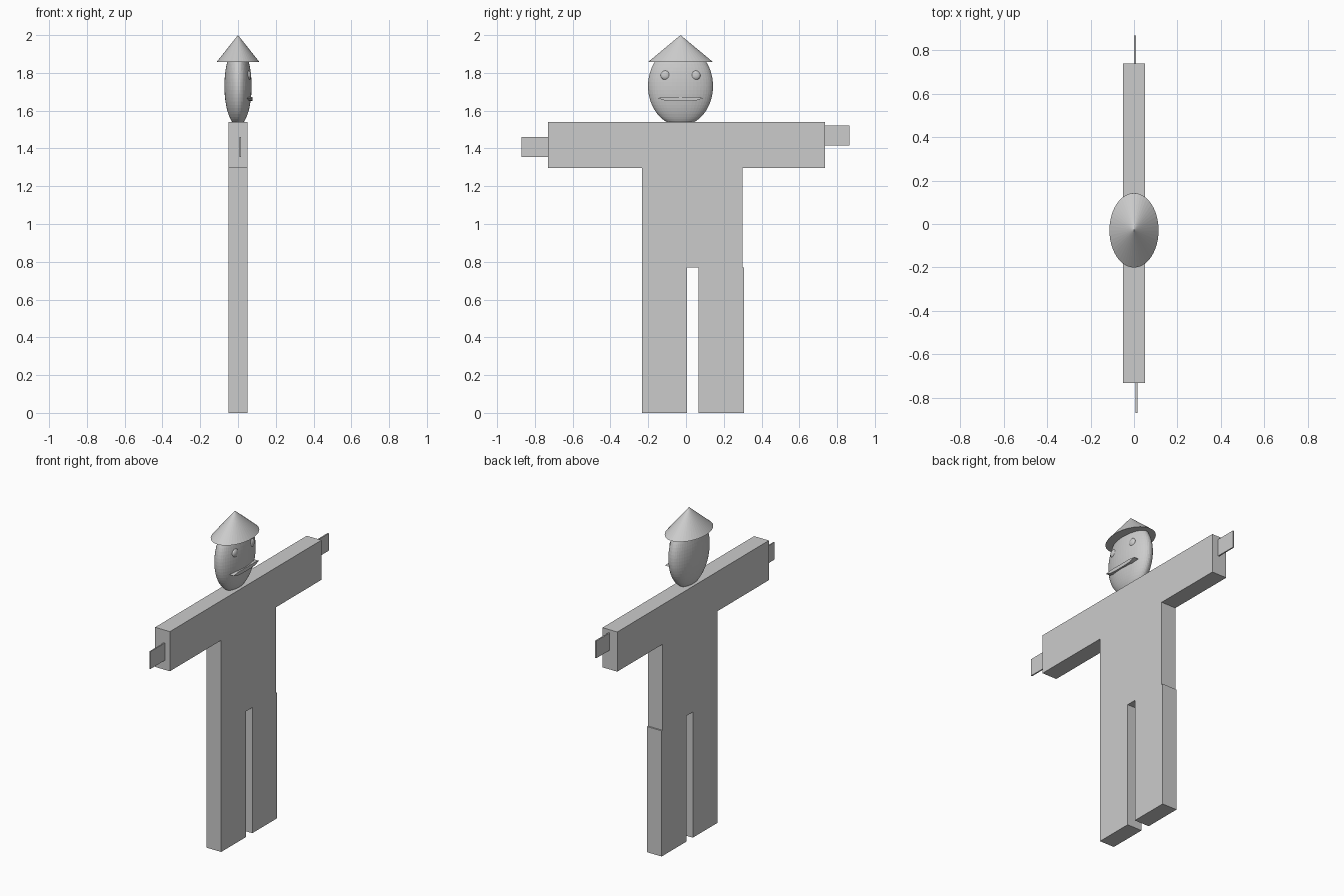
import bpy, bmesh
from mathutils import Matrix, Vector

if "Cube" in bpy.data.objects:
    bpy.data.objects.remove(bpy.data.objects["Cube"])


def finish(name, bm):
    bmesh.ops.recalc_face_normals(bm, faces=bm.faces)
    mesh = bpy.data.meshes.new(name)
    bm.to_mesh(mesh)
    bm.free()
    obj = bpy.data.objects.new(name, mesh)
    bpy.context.collection.objects.link(obj)
    return obj


def box(name, x, y, z):
    bm = bmesh.new()
    size = [b - a for a, b in (x, y, z)]
    mid = [(a + b) / 2 for a, b in (x, y, z)]
    bmesh.ops.create_cube(bm, size=1, matrix=Matrix.LocRotScale(Vector(mid), None, Vector(size)))
    return finish(name, bm)


def ellipsoid(name, centre, radii, u=48, v=32):
    bm = bmesh.new()
    bmesh.ops.create_uvsphere(bm, u_segments=u, v_segments=v, radius=1,
                              matrix=Matrix.LocRotScale(Vector(centre), None, Vector(radii)))
    return finish(name, bm)


DEPTH = (-0.05, 0.05)
HEAD_Y = -0.029

# Body slabs
box("torso", DEPTH, (-0.234, 0.298), (0.77, 1.297))
box("arms", DEPTH, (-0.731, 0.737), (1.297, 1.54))
box("leg_left", DEPTH, (-0.234, 0.005), (0, 0.77))
box("leg_right", DEPTH, (0.067, 0.307), (0, 0.77))

# Thin plate hands
box("hand_left", (0.008, 0.016), (-0.87, -0.731), (1.355, 1.461))
box("hand_right", (0.001, 0.009), (0.737, 0.866), (1.415, 1.521))

# Head
ellipsoid("head", (0, HEAD_Y, 1.73), (0.072, 0.172, 0.21))

# Eyes
for name, side in (("eye_left", -1), ("eye_right", 1)):
    ellipsoid(name, (0.056, HEAD_Y + side * 0.08, 1.787), (0.013, 0.025, 0.025), 24, 16)

# Mouth: shallow lip profile extruded outwards
bm = bmesh.new()
profile = [(-0.122, 1.667), (-0.085, 1.654), (-0.04, 1.651), (0.04, 1.651), (0.085, 1.654),
           (0.122, 1.667), (0.08, 1.673), (-0.08, 1.673)]
face = bm.faces.new([bm.verts.new((0.03, HEAD_Y + y, z)) for y, z in profile])
ext = bmesh.ops.extrude_face_region(bm, geom=[face], use_keep_orig=True)
bmesh.ops.translate(bm, vec=(0.047, 0, 0),
                    verts=[g for g in ext["geom"] if isinstance(g, bmesh.types.BMVert)])
finish("mouth", bm)

# Conical hat
bm = bmesh.new()
bmesh.ops.create_cone(bm, cap_ends=True, segments=48, radius1=1, radius2=0, depth=1,
                      matrix=Matrix.LocRotScale(Vector((0, HEAD_Y, 1.929)), None,
                                                Vector((0.113, 0.171, 0.142))))
bmesh.ops.remove_doubles(bm, verts=bm.verts, dist=1e-5)
finish("hat", bm)
